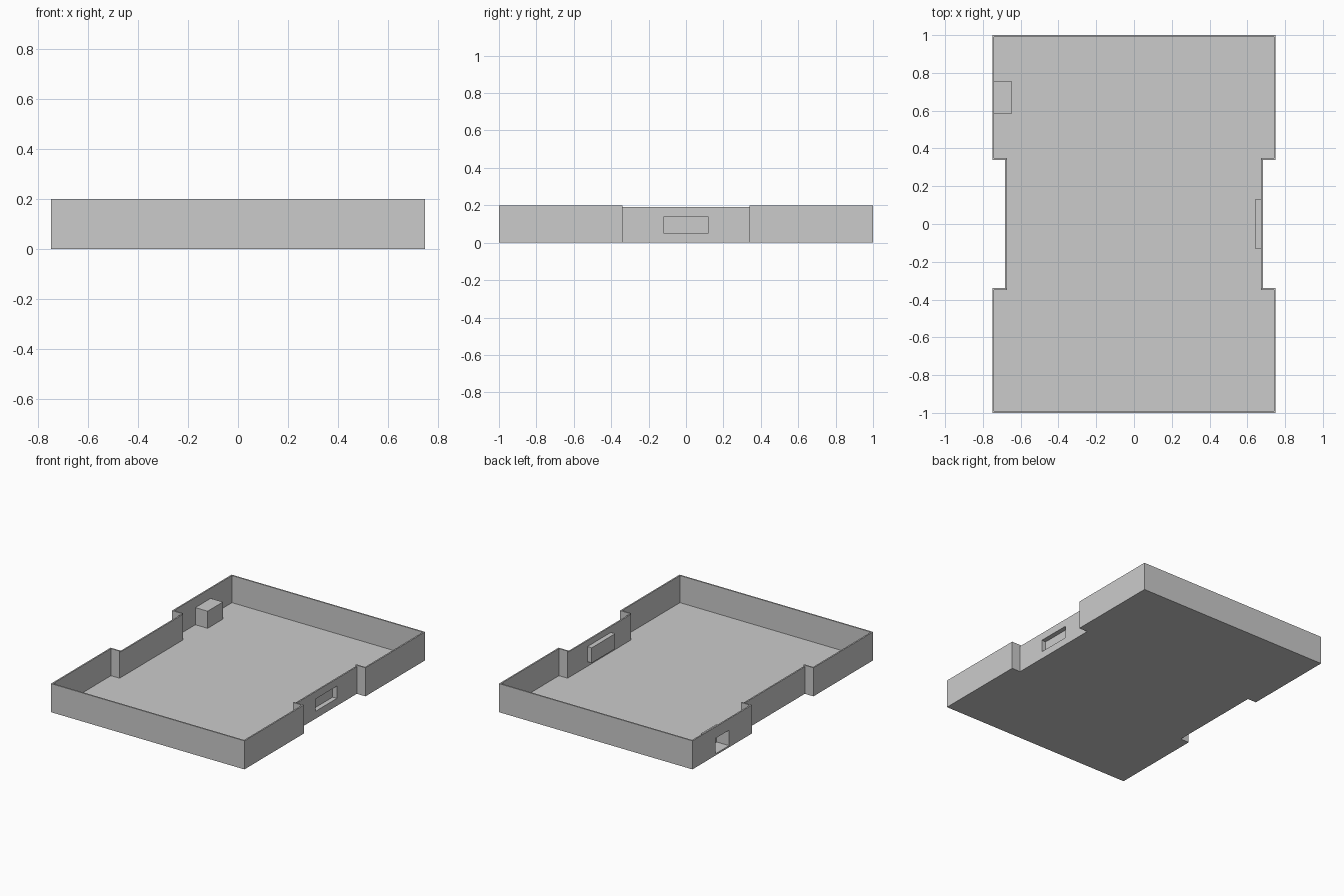
import bpy, bmesh

if "Cube" in bpy.data.objects:
    bpy.data.objects.remove(bpy.data.objects["Cube"])

T = 0.01                       # sheet thickness of floor, walls and pockets
W, L = 0.75, 1.0               # half width and half length
NX, NY = 0.683, 0.34           # notch wall position and half length
H, NH = 0.20, 0.19             # wall height, notch wall height


def add_object(name, bm):
    bmesh.ops.recalc_face_normals(bm, faces=bm.faces)
    mesh = bpy.data.meshes.new(name)
    bm.to_mesh(mesh)
    bm.free()
    ob = bpy.data.objects.new(name, mesh)
    bpy.context.collection.objects.link(ob)
    return ob


def box(name, x, y, z):
    bm = bmesh.new()
    bmesh.ops.create_cube(bm, size=1)
    for v in bm.verts:
        v.co = [r[0] if c < 0 else r[1] for c, r in zip(v.co, (x, y, z))]
    return add_object(name, bm)


def prism(name, outline, z0, z1):
    bm = bmesh.new()
    face = bm.faces.new([bm.verts.new((x, y, z0)) for x, y in outline])
    up = bmesh.ops.extrude_face_region(bm, geom=[face], use_keep_orig=True)["geom"]
    for v in up:
        if isinstance(v, bmesh.types.BMVert):
            v.co.z = z1
    return add_object(name, bm)


def cut(ob, cutter):
    mod = ob.modifiers.new("cut", 'BOOLEAN')
    mod.operation, mod.solver, mod.object = 'DIFFERENCE', 'EXACT', cutter
    cutter.hide_render = True
    cutter.hide_set(True)


def outline(d):
    # footprint shrunk inward by d
    quarter = [(W - d, L - d), (W - d, NY + d), (NX - d, NY + d)]
    right = quarter + [(x, -y) for x, y in reversed(quarter)]
    return right + [(-x, y) for x, y in reversed(right)]


# tray shell: solid footprint hollowed out above the floor
tray = prism("tray", outline(0), 0, H)
cut(tray, prism("hollow_cutter", outline(T), T, H + 0.1))

# notch walls sit slightly lower
for s, side in ((1, "right"), (-1, "left")):
    xs = sorted((s * (NX - 2 * T), s * (NX + T)))
    cut(tray, box(side + "_notch_trim_cutter", xs, (-NY, NY), (NH, H + 0.1)))


def pocket(name, wall_x, depth, s, y, z):
    # recessed box set in a side wall, open to the outside
    span = lambda a, b: tuple(sorted((s * a, s * b)))
    shell = box(name, span(wall_x - depth, wall_x), y, z)
    iy, iz = (y[0] + T, y[1] - T), (z[0] + T, z[1] - T)
    cut(shell, box(name + "_cavity_cutter", span(wall_x - depth + T, wall_x + 0.1), iy, iz))
    cut(tray, box(name + "_hole_cutter", span(wall_x - 1.5 * T, wall_x + 0.1), iy, iz))


pocket("right_socket", NX, 0.043, 1, (-0.13, 0.13), (0.042, 0.148))
pocket("left_socket", W, 0.105, -1, (0.585, 0.755), (0.002, 0.13))
